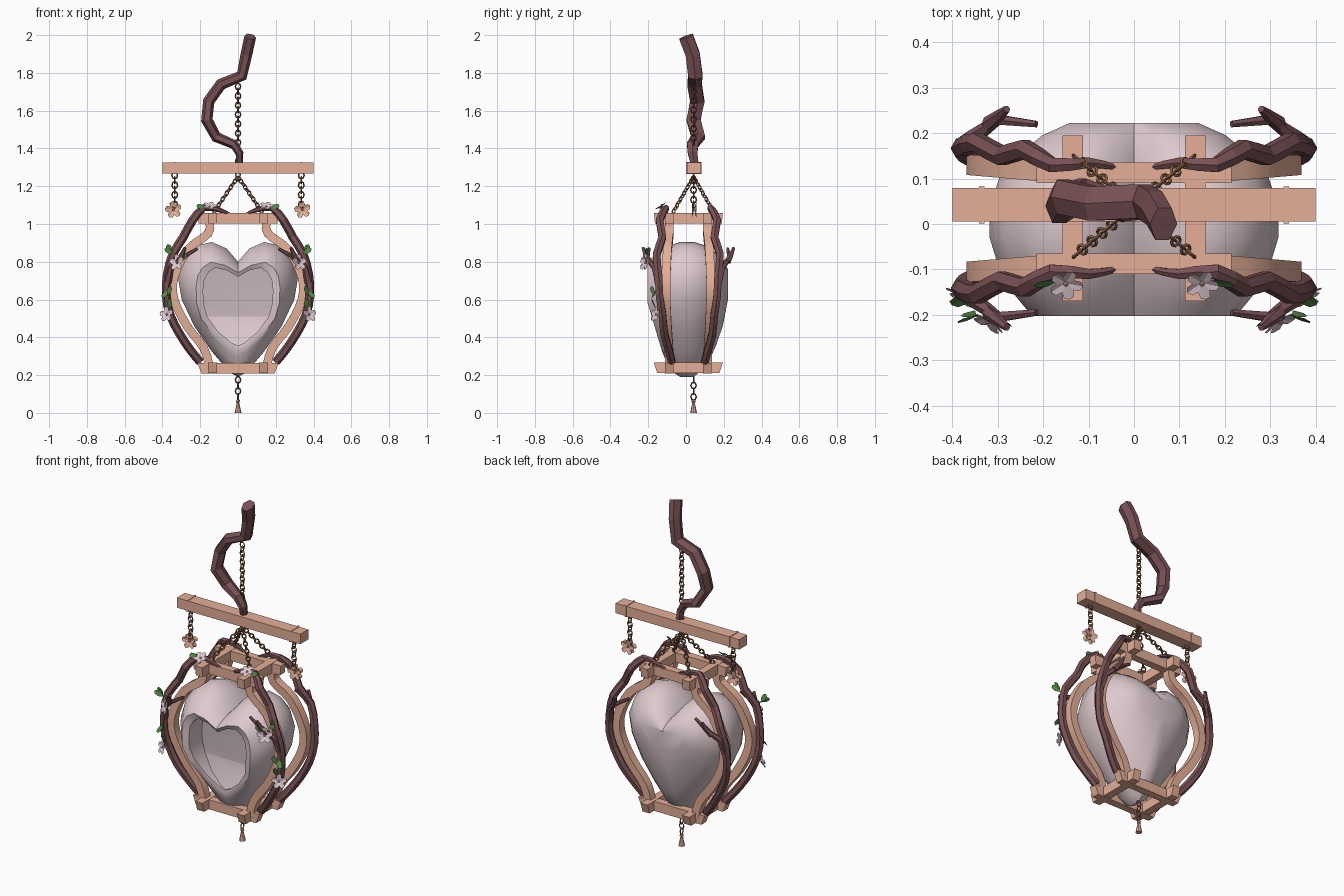
import bpy, bmesh, math
from mathutils import Vector, Matrix

if "Cube" in bpy.data.objects:
    bpy.data.objects.remove(bpy.data.objects["Cube"])

def material(name, rgb):
    m = bpy.data.materials.new(name)
    m.diffuse_color = (*rgb, 1)
    m.use_nodes = True
    m.node_tree.nodes["Principled BSDF"].inputs["Base Color"].default_value = m.diffuse_color
    return m

WOOD = material("tan_wood", (0.78, 0.43, 0.31))
BARK = material("dark_bark", (0.19, 0.083, 0.09))
METAL = material("aged_copper", (0.25, 0.115, 0.055))
HEART = material("pale_pink_clay", (0.73, 0.59, 0.62))
POCKET = material("shaded_pink_clay", (0.55, 0.45, 0.47))
LEAF = material("leaf_green", (0.09, 0.25, 0.06))
PETAL = material("blossom_pink", (0.74, 0.58, 0.63))

def finish(name, bm, mats, smooth=None, fix=True):
    if fix:
        bmesh.ops.recalc_face_normals(bm, faces=bm.faces)
    me = bpy.data.meshes.new(name)
    bm.to_mesh(me)
    bm.free()
    for m in mats:
        me.materials.append(m)
    ob = bpy.data.objects.new(name, me)
    bpy.context.collection.objects.link(ob)
    if smooth:
        bpy.ops.object.select_all(action='DESELECT')
        ob.select_set(True)
        bpy.context.view_layer.objects.active = ob
        bpy.ops.object.shade_smooth_by_angle(angle=math.radians(smooth))
    return ob

def box(bm, c, s, taper=(1, 1)):
    """Box whose underside is scaled by taper."""
    for v in bmesh.ops.create_cube(bm, size=1)['verts']:
        k = taper if v.co.z < 0 else (1, 1)
        v.co = Vector((c[0] + v.co.x * s[0] * k[0], c[1] + v.co.y * s[1] * k[1], c[2] + v.co.z * s[2]))

def spline(pts, n):
    """Catmull-Rom resampling."""
    p = [Vector(q) for q in pts]
    p = [2 * p[0] - p[1]] + p + [2 * p[-1] - p[-2]]
    out = []
    for i in range(1, len(p) - 2):
        a, b, c, d = p[i - 1:i + 3]
        for k in range(n):
            t = k / n
            out.append(0.5 * (2 * b + (c - a) * t + (2 * a - 5 * b + 4 * c - d) * t * t
                              + (3 * b - a - 3 * c + d) * t ** 3))
    return out + [p[-2]]

def tube(bm, pts, radius, sides=6, turn=0.0, deep=1.0):
    """Sweep a polygon along pts; radius is a function of 0..1, deep stretches it in y."""
    p = [Vector(q) for q in pts]
    rings = []
    for i, q in enumerate(p):
        t = (p[min(i + 1, len(p) - 1)] - p[max(i - 1, 0)]).normalized()
        u = Vector((0, 1, 0)).cross(t).normalized()
        v = t.cross(u) * deep
        r = radius(i / (len(p) - 1))
        rings.append([bm.verts.new(q + r * (math.cos(a) * u + math.sin(a) * v))
                      for a in (turn + 2 * math.pi * k / sides for k in range(sides))])
    for a, b in zip(rings, rings[1:]):
        for k in range(sides):
            bm.faces.new((a[k], a[(k + 1) % sides], b[(k + 1) % sides], b[k]))
    bm.faces.new(rings[0])
    bm.faces.new(rings[-1])

def chain(bm, p0, p1, step=0.025, r=0.012, wire=0.004):
    p0, p1 = Vector(p0), Vector(p1)
    n = max(1, round((p1 - p0).length / step))
    rot = (p1 - p0).to_track_quat('Z', 'Y')
    for i in range(n):
        c = p0.lerp(p1, (i + 0.5) / n)
        q = rot @ Matrix.Rotation(math.pi / 2 * (i % 2), 3, 'Z').to_quaternion()
        ring = []
        for k in range(8):
            a = 2 * math.pi * k / 8
            d = Vector((math.cos(a), 0, math.sin(a)))
            o = Vector((d.x * r, 0, d.z * r * 1.25))
            ring.append([bm.verts.new(c + q @ (o + wire * (math.cos(b) * d + math.sin(b) * Vector((0, 1, 0)))))
                         for b in (math.pi / 2 * j for j in range(4))])
        for k in range(8):
            a, b = ring[k], ring[(k + 1) % 8]
            for j in range(4):
                bm.faces.new((a[j], a[(j + 1) % 4], b[(j + 1) % 4], b[j]))

def petal(bm, c, d, n, length, width, lift=0.25):
    """Folded pointed-oval blade along d with surface normal n."""
    c, d, n = Vector(c), Vector(d).normalized(), Vector(n).normalized()
    s = d.cross(n).normalized()
    P = lambda a, b, h: bm.verts.new(c + d * a * length + s * b * width + n * h * length)
    base, mid, tip = P(0, 0, 0), P(.6, 0, lift * .4), P(1, 0, lift)
    for e in (1, -1):
        a, b = P(.45, e * .45, lift * .7), P(.85, e * .4, lift)
        bm.faces.new((base, a, b, tip, mid)[::e])

def flower(bm, c, n, r):
    n = Vector(n).normalized()
    u = n.orthogonal().normalized()
    for k in range(5):
        petal(bm, c, Matrix.Rotation(2 * math.pi * k / 5 + .3, 3, n) @ u, n, r, r * .75)
    g = bmesh.ops.create_icosphere(bm, subdivisions=1, radius=r * .16,
                                   matrix=Matrix.Translation(Vector(c) + n * r * .1))
    for f in {f for v in g['verts'] for f in v.link_faces}:
        f.material_index = 1

# heart body: outlines (right half, x z) blended through layers of y
MAIN = [(0, .80), (.06, .87), (.14, .905), (.22, .885), (.285, .82), (.318, .72),
        (.298, .60), (.232, .46), (.135, .32), (.045, .215), (0, .19)]
OPEN = [(0, .72), (.06, .755), (.12, .768), (.155, .745), (.178, .705), (.185, .65),
        (.182, .58), (.163, .51), (.105, .43), (.035, .372), (0, .355)]
RIM = [(x * 1.2, .57 + (z - .57) * 1.15) for x, z in OPEN]
BACK = [(x * .45, .60 + (z - .19) / .715 * .16) for x, z in MAIN]
bm = bmesh.new()

def outline(shape, target, t, depth):
    h = [(a[0] + (b[0] - a[0]) * t, a[1] + (b[1] - a[1]) * t) for a, b in zip(shape, target)]
    h += [(-x, z) for x, z in h[-2:0:-1]]
    return [bm.verts.new((x, depth(z), z)) for x, z in h]

layers = [outline(MAIN, BACK, t, lambda z: y)
          for y, t in ((.222, 1), (.195, .66), (.155, .38), (.105, .13), (.04, 0))]
for y, t in ((-.03, 0), (-.1, .22), (-.15, .52), (-.185, .82), (-.203, 1)):
    layers.append(outline(MAIN, RIM, t, lambda z: y + .3 * t * max(0, .58 - z)))
layers.append(outline(OPEN, OPEN, 0, lambda z: -.19 + .3 * max(0, .58 - z)))
layers.append(outline(OPEN, OPEN, 0, lambda z: -.07 - .045 * max(0, .51 - z) / .155))
for a, b in zip(layers, layers[1:]):
    for k in range(20):
        bm.faces.new((a[k], a[(k + 1) % 20], b[(k + 1) % 20], b[k]))
bm.faces.new(layers[0])
last = layers[-1]
bm.faces.new(last[7:14])                                   # sloping pocket floor
bm.faces.new(last[:8] + last[13:]).material_index = 1      # pocket back wall
finish("heart_body", bm, [HEART, POCKET], 45)

# cage frames: two rails each way, top and bottom
for name, z, tp in (("top_frame", 1.03, .97), ("bottom_frame", .237, .9)):
    bm = bmesh.new()
    for y in (-.0875, .1125):
        box(bm, (0, y, z), (.43, .045, .056), (tp, 1))
    for x in (-.135, .135):
        box(bm, (x, .0125, z + .001), (.046, .365, .056), (1, tp))
    finish(name, bm, [WOOD])

# four bowed posts, leaning slightly outwards at the middle
POST = [(.15, 1.03), (.158, .95), (.265, .865), (.338, .72), (.338, .6), (.27, .46), (.18, .34), (.145, .22)]
bm = bmesh.new()
for sx in (-1, 1):
    for sy in (-1, 1):
        pts = [(sx * x, .0125 + sy * (.1 + .09 * (x - .145)), z) for x, z in POST]
        tube(bm, spline(pts, 3), lambda t: .032, 4, math.pi / 4)
finish("bowed_posts", bm, [WOOD], 30)

# vines climbing the four corners, each with a forked side shoot
VINE = [(.04, -.1, 1.05), (.1, -.11, 1.075), (.18, -.105, 1.085), (.24, -.14, 1.02), (.29, -.125, .93),
        (.345, -.155, .84), (.375, -.145, .73), (.38, -.14, .62), (.36, -.125, .52), (.31, -.115, .42),
        (.25, -.09, .33), (.2, -.075, .27)]
SHOOT = [(.375, -.145, .69), (.355, -.165, .77), (.3, -.205, .82), (.215, -.195, .87)]
TWIG = [(.32, -.195, .80), (.295, -.215, .84), (.28, -.228, .875)]
bm = bmesh.new()
for sx in (-1, 1):
    for back in (False, True):
        place = lambda pts: [(sx * x, .025 - y if back else y, z) for x, y, z in pts]
        tube(bm, spline(place(VINE), 2), lambda t: .007 + .016 * min(1, t * 4))
        tube(bm, place(SHOOT), lambda t: .023 - .015 * t)
        tube(bm, place(TWIG), lambda t: .018 - .01 * t)
finish("climbing_vines", bm, [BARK])

# hanging branch, thicker front to back
bm = bmesh.new()
tube(bm, [(.065, 0, 1.992), (.045, .035, 1.9), (.02, .05, 1.785), (-.09, .045, 1.74), (-.155, .06, 1.65),
          (-.165, .04, 1.55), (-.115, .065, 1.46), (-.02, .035, 1.42), (.008, .035, 1.375), (.01, .045, 1.325)],
     lambda t: .031 if t < .6 else .031 - .035 * (t - .6), deep=1.4)
finish("hanging_branch", bm, [BARK])

# crossbeam with two wrapped bands
bm = bmesh.new()
box(bm, (0, .042, 1.297), (.8, .074, .058))
for x in (-.335, .335):
    box(bm, (x, .042, 1.297), (.012, .082, .064))
finish("crossbeam", bm, [WOOD])

# chains
bm = bmesh.new()
chain(bm, (0, .04, 1.74), (0, .04, 1.32), .025, .014)
chain(bm, (0, .04, 1.27), (0, .04, 1.23))
for sx in (-1, 1):
    for y in (-.07, .148):
        chain(bm, (0, .04, 1.25), (sx * .13, y, 1.06), .022, .011)
    chain(bm, (sx * .335, .04, 1.27), (sx * .335, .04, 1.09), .026, .015)
chain(bm, (0, .04, .19), (0, .04, .07), .03, .014)
finish("chains", bm, [METAL], 60)

# hanging charms under the beam
bm = bmesh.new()
for sx in (-1, 1):
    flower(bm, (sx * .342, .042, 1.075), (0, -1, 0), .045)
    flower(bm, (sx * .342, .044, 1.075), (0, 1, 0), .045)
finish("flower_charms", bm, [WOOD, WOOD], fix=False)

# bottom pendant
bm = bmesh.new()
bmesh.ops.create_cone(bm, cap_ends=True, segments=8, radius1=.018, radius2=.007, depth=.052,
                      matrix=Matrix.Translation((0, .04, .026)))
bmesh.ops.create_icosphere(bm, subdivisions=1, radius=.012, matrix=Matrix.Translation((0, .04, .062)))
finish("bottom_pendant", bm, [WOOD])

# blossoms and leaves on the front vines
fl, lf = bmesh.new(), bmesh.new()
for sx in (-1, 1):
    flower(fl, (sx * .32, -.21, .795), (sx * .5, -.8, .2), .045)
    flower(fl, (sx * .375, -.155, .52), (sx * .5, -.8, .2), .042)
    flower(fl, (sx * .15, -.13, 1.09), (0, -.5, .8), .038)
    for c, d in (((.35, -.19, .84), (.4, -.2, .9)), ((.34, -.2, .84), (.9, -.2, .5)),
                 ((.375, -.165, .62), (-.3, -.2, .6)), ((.37, -.16, .65), (.4, -.2, -.6)),
                 ((.355, -.16, .55), (.2, -.3, .9)), ((.165, -.125, 1.085), (.9, -.1, .15)),
                 ((.3, -.2, .8), (-.5, -.3, .7))):
        petal(lf, (sx * c[0], c[1], c[2]), (sx * d[0], d[1], d[2]), (sx * .3, -.8, .5), .055, .032, .1)
finish("blossoms", fl, [PETAL, WOOD], fix=False)
finish("leaves", lf, [LEAF], fix=False)
